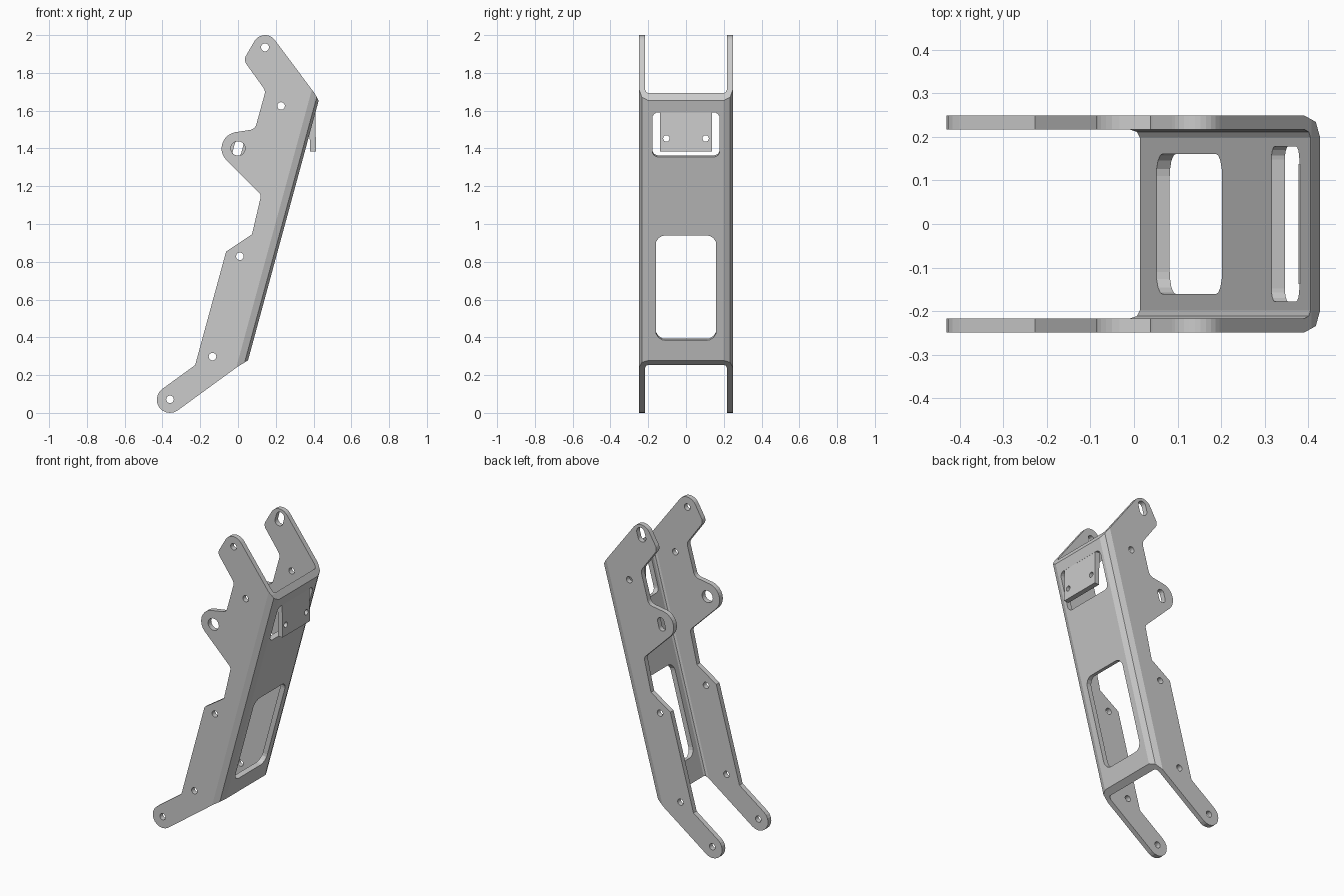
import bpy, bmesh, math
from mathutils import Vector

if "Cube" in bpy.data.objects:
    bpy.data.objects.remove(bpy.data.objects["Cube"])

X, Y, Z = Vector((1, 0, 0)), Vector((0, 1, 0)), Vector((0, 0, 1))
BASE = Vector((0.053, 0, 0.278))                    # lower outer edge of the web
D = (Vector((0.427, 0, 1.653)) - BASE).normalized()  # direction along the web
N = Vector((D.z, 0, -D.x))                          # outward normal of the web
HALF, THICK = 0.2485, 0.032


def arc(cx, cy, r, a0, a1, n=10):
    return [(cx + r * math.cos(math.radians(a0 + (a1 - a0) * i / n)),
             cy + r * math.sin(math.radians(a0 + (a1 - a0) * i / n))) for i in range(n + 1)]


def fillet(points, segs=5):
    """Round every corner given as (x, y, radius)."""
    out = []
    for i, p in enumerate(points):
        c = Vector(p[:2])
        if len(p) < 3:
            out.append(tuple(c))
            continue
        a = (Vector(points[i - 1][:2]) - c).normalized()
        b = (Vector(points[(i + 1) % len(points)][:2]) - c).normalized()
        half = a.angle(b) / 2
        mid = c + (a + b).normalized() * (p[2] / math.sin(half))
        v0 = c + a * (p[2] / math.tan(half)) - mid
        v1 = c + b * (p[2] / math.tan(half)) - mid
        for k in range(segs + 1):
            out.append(tuple(mid + v0.lerp(v1, k / segs).normalized() * p[2]))
    return out


def prism(name, pts, origin, xa, ya, za, depth):
    """Extrude a 2D outline, centred on origin, along za."""
    bm = bmesh.new()
    rings = [[bm.verts.new(origin + xa * a + ya * b + za * (depth * s)) for a, b in pts]
             for s in (-0.5, 0.5)]
    bm.faces.new(rings[0])
    bm.faces.new(rings[1])
    for i in range(len(pts)):
        j = (i + 1) % len(pts)
        bm.faces.new((rings[0][i], rings[0][j], rings[1][j], rings[1][i]))
    bmesh.ops.recalc_face_normals(bm, faces=bm.faces)
    if bm.calc_volume(signed=True) < 0:
        bmesh.ops.reverse_faces(bm, faces=bm.faces)
    mesh = bpy.data.meshes.new(name)
    bm.to_mesh(mesh)
    bm.free()
    ob = bpy.data.objects.new(name, mesh)
    bpy.context.collection.objects.link(ob)
    return ob


def boolean(ob, cutter, op='DIFFERENCE'):
    m = ob.modifiers.new("cut", 'BOOLEAN')
    m.operation, m.solver, m.object = op, 'EXACT', cutter
    bpy.context.view_layer.objects.active = ob
    bpy.ops.object.modifier_apply(modifier=m.name)
    bpy.data.objects.remove(cutter)


def rounded(w, h, r, segs=4):
    return fillet([(-w, -h, r), (w, -h, r), (w, h, r), (-w, h, r)], segs)


def on_web(z):
    return BASE + D * ((z - BASE.z) / D.z)


# folded channel: U section swept along the web direction
inner = HALF - THICK
section = fillet([(-1, -HALF), (0, -HALF, 0.05), (0, HALF, 0.05), (-1, HALF),
                  (-1, inner), (-THICK, inner, 0.018), (-THICK, -inner, 0.018), (-1, -inner)], 2)
bracket = prism("folded_bracket", section, on_web(1), N, Y, D, 4)

# side silhouette trims the channel
outline = arc(-0.36, 0.07, 0.07, 125, 305)
outline += [(0, 0.246), (0.106, 0.310), (0.447, 1.616), (0.407, 1.69)]
outline += arc(0.143, 1.935, 0.065, 36, 150)
outline += [(0.029, 1.868, 0.04), (0.146, 1.705, 0.04), (0.09, 1.502, 0.04)]
outline += arc(0, 1.4, 0.087, 100, 225)
outline += [(0.123, 1.155, 0.03), (0.074, 0.945), (-0.063, 0.854), (-0.227, 0.253)]
boolean(bracket, prism("silhouette", fillet(outline), Vector(), X, Z, Y, 1), 'INTERSECT')

# bolt holes through both sides
for x, z in ((-0.36, 0.072), (-0.135, 0.298), (0.01, 0.829), (0.228, 1.625)):
    boolean(bracket, prism("bolt_hole", arc(0, 0, 0.02, 0, 345, 23), Vector((x, 0, z)), X, Z, Y, 1))

# pivot holes: round on the front side, slotted on the back side
for x, z, r, w, h in ((0.143, 1.935, 0.021, 0.028, 0.045), (0, 1.4, 0.038, 0.023, 0.042)):
    boolean(bracket, prism("round_hole", arc(0, 0, r, 0, 345, 23), Vector((x, -HALF, z)), X, Z, Y, 0.2))
    boolean(bracket, prism("slot", rounded(w, h, w * 0.95, 6), Vector((x, HALF, z)), N, D, Y, 0.2))

# web openings: large window and the opening around the tab
boolean(bracket, prism("window", rounded(0.16, 0.2875, 0.05), on_web(0.662), Y, D, N, 0.12))
boolean(bracket, prism("tab_opening", rounded(0.178, 0.122, 0.03), on_web(1.473), Y, D, N, 0.12))

# tab bent out of the web
tab = prism("bent_tab", [(0.409, 1.602), (0.413, 1.384), (0.381, 1.383), (0.377, 1.606)],
            Vector(), X, Z, Y, 0.276)
for y in (-0.104, 0.104):
    boolean(tab, prism("tab_hole", arc(0, 0, 0.017, 0, 340, 17), Vector((0.4, y, 1.453)), Y, Z, X, 0.2))
